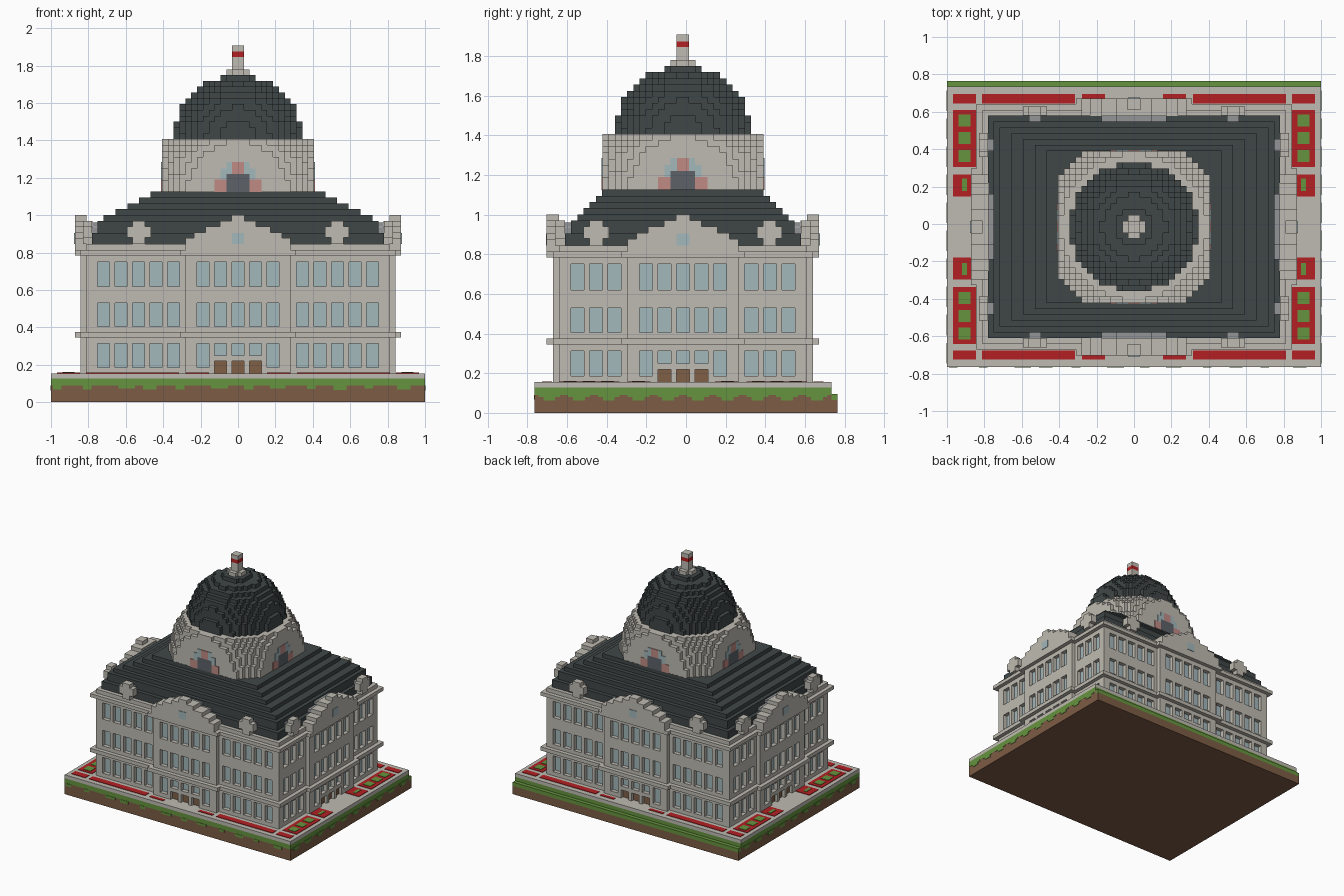
import bpy, bmesh, random

cube = bpy.data.objects.get("Cube")
if cube:
    bpy.data.objects.remove(cube, do_unlink=True)

V = 1 / 32        # block size
CY = -V / 2       # building centre in y
random.seed(4)


def material(name, hexcode):
    def linear(c):
        return c / 12.92 if c <= 0.04045 else ((c + 0.055) / 1.055) ** 2.4
    rgb = [linear(b / 255) for b in bytes.fromhex(hexcode)]
    m = bpy.data.materials.new(name)
    m.use_nodes = True
    m.diffuse_color = (*rgb, 1)
    m.node_tree.nodes["Principled BSDF"].inputs["Base Color"].default_value = (*rgb, 1)
    return m


STONE = material("pale stone", "bfbbb2")
GREY = material("grey stone", "939597")
SLATE = material("dark slate", "404747")
RED = material("flower red", "b42023")
GRASS = material("grass green", "66943f")
SOIL = material("soil brown", "7d5c45")
GLASS = material("window glass", "a3b8bc")
DOOR = material("door wood", "806046")
PINK = material("rose glass", "c08a84")
DARK = material("dark glass", "5d6268")


def finish(name, bm, mat):
    mesh = bpy.data.meshes.new(name)
    bm.to_mesh(mesh)
    bm.free()
    mesh.materials.append(mat)
    obj = bpy.data.objects.new(name, mesh)
    bpy.context.collection.objects.link(obj)


def boxes(name, mat, items):
    """One object from boxes (x0, x1, y0, y1, z0, z1)."""
    bm = bmesh.new()
    for b in items:
        verts = bmesh.ops.create_cube(bm, size=1)["verts"]
        for v in verts:
            for a in range(3):
                lo, hi = sorted(b[2 * a:2 * a + 2])
                v.co[a] = lo if v.co[a] < 0 else hi
    finish(name, bm, mat)


def blocks(name, mat, test, n, k0, k1):
    """Outer skin of all cubic blocks whose centre passes the test."""
    cells = {(i, j, k) for i in range(-n, n) for j in range(-n, n) for k in range(k0, k1)
             if test((i + .5) * V, (j + .5) * V, (k + .5) * V)}
    bm = bmesh.new()
    for c in cells:
        for a in range(3):
            for s in (0, 1):
                near = list(c)
                near[a] += 2 * s - 1
                if tuple(near) in cells:
                    continue
                quad = []
                for p, q in ((0, 0), (1, 0), (1, 1), (0, 1)):
                    co = list(c)
                    co[a] += s
                    co[(a + 1) % 3] += p
                    co[(a + 2) % 3] += q
                    quad.append(bm.verts.new((co[0] * V, co[1] * V + CY, co[2] * V)))
                bm.faces.new(quad if s else quad[::-1])
    bmesh.ops.remove_doubles(bm, verts=bm.verts, dist=V / 10)
    finish(name, bm, mat)


def on_side(side, u0, u1, d0, d1, z0, z1):
    """Box given along a facade (u), outward from the centre (d) and in height."""
    if side in ("front", "back"):
        s = -1 if side == "front" else 1
        return (u0, u1, CY + s * d0, CY + s * d1, z0, z1)
    s = -1 if side == "right" else 1
    return (s * d0, s * d1, CY + u0, CY + u1, z0, z1)


def both(lo, hi):
    return ((-hi, -lo), (lo, hi))


# Ground
Y0, Y1, Y2 = -.765, .735, .765
boxes("soil", SOIL, [(-1, 1, Y0, Y1, 0, .09), (-1, 1, Y1, Y2, 0, .065)])
boxes("grass", GRASS, [(-1, 1, Y0, Y1, .09, .127), (-1, 1, Y1, Y2, .065, .096)])
boxes("paving", STONE, [(-1, 1, Y0, Y1, .127, .155)])
drips = []
for n in range(12):
    x = -.95 + n * .165 + random.uniform(-.03, .03)
    w = random.uniform(.02, .05)
    drips.append((x - w, x + w, Y0 - .003, Y0, random.uniform(.065, .075), .09))
for s in (-1, 1):
    for n in range(10):
        y = -.69 + n * .15
        for w, z in ((.055, .08), (.03, .062)):
            drips.append((s, s * 1.003, y - w, y + w, z, .09))
boxes("grass_drips", GRASS, drips)

# Flower beds
beds, shrubs = [], []
top = (.155, .159)
for side in ("front", "back"):
    for lo, hi, d in ((.315, .813, .66), (.845, .968, .66), (.155, .278, .685)):
        beds += [on_side(side, u0, u1, d, .71, *top) for u0, u1 in both(lo, hi)]
for side in ("left", "right"):
    for lo, hi in ((.32, .625), (.163, .28)):
        beds += [on_side(side, u0, u1, .845, .968, *top) for u0, u1 in both(lo, hi)]
    for c, h, w in ((.38, .032, .032), (.475, .032, .032), (.57, .032, .032), (.225, .033, .013)):
        shrubs += [on_side(side, u0, u1, .907 - w, .907 + w, .155, .162)
                   for u0, u1 in both(c - h, c + h)]
boxes("flower_beds", RED, beds)
boxes("bed_shrubs", GRASS, shrubs)

# Facades: recessed glass behind stone piers and bands
BAY, HALF_WIN = .28, .033
FLOORS = ((.187, .313), (.405, .53), (.62, .75))
BANDS = ((.155, .187), (.313, .405), (.53, .62), (.75, .845))
STEP = .0935
PEDIMENT = ((.28, .877), (.235, .908), (.175, .94), (.095, .97), (.035, 1.0))
SIDES = {"front": (.625, .81, 5, .53), "back": (.625, .81, 5, .53),
         "left": (.81, .625, 3, .437), "right": (.81, .625, 3, .437)}


def piers(side, u0, u1, centres, d):
    edges = [u0] + [e for c in sorted(centres) for e in (c - HALF_WIN, c + HALF_WIN)] + [u1]
    return [on_side(side, a, b, d - V, d, .155, .8) for a, b in zip(edges[::2], edges[1::2])]


def recess(side, d):
    return on_side(side, -BAY + .01, BAY - .01, .5, d - V, .155, .8)


for side, (d, half, count, dormer) in SIDES.items():
    bay = d + V
    wall, cornice, doors, gable, backing, panes = [], [], [], [], [], []
    # wings
    for s in (-1, 1):
        centres = [s * (.345 + STEP * n) for n in range(count)]
        u0, u1 = sorted((s * BAY, s * half))
        wall += piers(side, u0, u1, centres, d)
        wall += [on_side(side, u0, u1, d - V, d, *z) for z in BANDS]
        # small roof ornaments over the wings
        for w, z0, z1 in ((.033, .845, .88), (.064, .88, .94), (.033, .94, .97)):
            gable.append(on_side(side, s * dormer - w, s * dormer + w, d - .03, d + .02, z0, z1))
        backing.append(on_side(side, s * dormer - .032, s * dormer + .032, d - .07, d - .03, .845, .935))
    # projecting middle bay with three doors
    wall += piers(side, -BAY, BAY, [STEP * n for n in range(-2, 3)], bay)
    wall += [on_side(side, -BAY, BAY, bay - V, bay, *z) for z in BANDS[1:]]
    wall += [on_side(side, u0, u1, bay - V, bay, *BANDS[0]) for u0, u1 in both(.127, BAY)]
    wall.append(on_side(side, -.127, .127, bay - V, bay, .22, .25))
    for n in (-1, 0, 1):
        doors.append(on_side(side, n * STEP - HALF_WIN, n * STEP + HALF_WIN,
                             bay - V, bay - V + .008, .155, .22))
    # string course and cornice follow the bay
    for z in ((.345, .375), (.785, .813)):
        cornice.append(on_side(side, -half - V, half + V, d - V, d + V, *z))
        cornice.append(on_side(side, -BAY - V, BAY + V, d, bay + V, *z))
    # stepped pediment with its grey back
    z0 = .813
    for w, z1 in PEDIMENT:
        gable.append(on_side(side, -w, w, d, bay + V, z0, z1))
        if z1 < .98:
            gable.append(on_side(side, -w, w, d - V, d, z0, z1))
            backing.append(on_side(side, -min(w, .2), min(w, .2), d - .07, d - V, z0, z1 - .01))
        z0 = z1
    panes.append(on_side(side, -HALF_WIN, HALF_WIN, bay + V, bay + V + .004, .845, .905))
    boxes(side + "_wall", STONE, wall)
    boxes(side + "_cornice", STONE, cornice)
    boxes(side + "_doors", DOOR, doors)
    boxes(side + "_pediment", STONE, gable)
    boxes(side + "_pediment_back", GREY, backing)
    boxes(side + "_pediment_window", GLASS, panes)
    boxes(side + "_bay_glass", GLASS, [recess(side, bay)])

    # Arched drum window
    f = 13 * V
    for name, mat, parts in (
            ("rose", PINK, [(.062, .125, 1.125, 1.19)]),
            ("pale", GLASS, [(.062, .094, 1.19, 1.25), (.031, .062, 1.22, 1.285)]),
            ("dark", DARK, [(0, .062, 1.125, 1.19), (0, .031, 1.19, 1.22), (.031, .062, 1.19, 1.22)])):
        boxes(f"{side}_drum_{name}_glass", mat,
              [on_side(side, u0, u1, f, f + .005, za, zb)
               for lo, hi, za, zb in parts for u0, u1 in both(lo, hi)])
    boxes(side + "_drum_top_pane", PINK, [on_side(side, -.031, .031, f, f + .005, 1.22, 1.285)])

boxes("wing_glass", GLASS, [(-.81 + V, .81 - V, CY - .625 + V, CY + .625 - V, .155, .8)])
boxes("roof_base", STONE, [(-.81, .81, CY - .625, CY + .625, .8, .845)])

# Stepped roof
steps = []
z0 = .845
for n, x in enumerate((.78, .75, .72, .655, .59, .53, .467)):
    z1 = .905 if n == 0 else .97 + (n - 1) * V
    y = .595 - n * V
    steps.append((-x, x, CY - y, CY + y, z0, z1))
    z0 = z1
boxes("stepped_roof", SLATE, steps)

# Drum, dome and finial
blocks("drum", STONE, lambda x, y, z: x * x + y * y + (z - 36 * V) ** 2 < .2256, 13, 36, 45)
blocks("dome", SLATE, lambda x, y, z: x * x + y * y + (z - 45 * V) ** 2 < .118, 11, 45, 56)
boxes("finial_base", STONE, [(-2 * V, 2 * V, CY - V, CY + V, 1.75, 1.78),
                             (-V, V, CY - 2 * V, CY + 2 * V, 1.75, 1.78)])
boxes("finial", STONE, [(-V, V, CY - V, CY + V, 1.78, 1.846), (-V, V, CY - V, CY + V, 1.875, 1.908)])
boxes("finial_band", RED, [(-V, V, CY - V, CY + V, 1.846, 1.875)])
